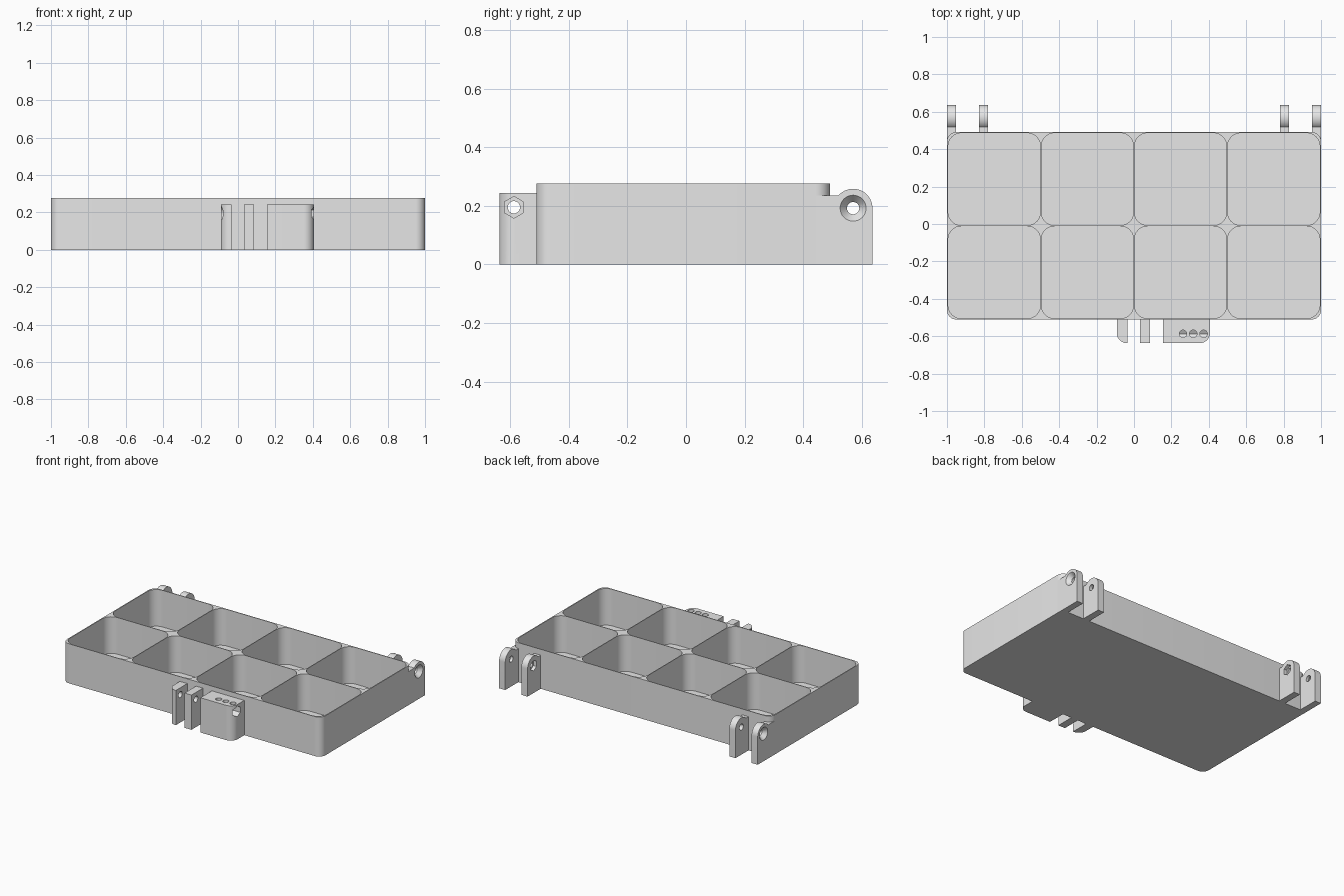
import bpy, bmesh, math
from mathutils import Matrix, Vector

cube = bpy.data.objects.get("Cube")
if cube:
    bpy.data.objects.remove(cube, do_unlink=True)

grey = bpy.data.materials.new("plain grey")
grey.use_nodes = True
COLOUR = (0.8, 0.8, 0.8, 1)
grey.diffuse_color = COLOUR
grey.node_tree.nodes["Principled BSDF"].inputs["Base Color"].default_value = COLOUR

HEIGHT = 0.276
MID_Y = -0.0095          # centre line of the tray body
HINGE = (0.57, 0.192)    # y, z of the hinge axis
LATCH = (-0.587, 0.195)  # y, z of the latch axis
BORE = 0.021


def finish(name, bm):
    bmesh.ops.recalc_face_normals(bm, faces=bm.faces[:])
    mesh = bpy.data.meshes.new(name)
    bm.to_mesh(mesh)
    bm.free()
    mesh.materials.append(grey)
    obj = bpy.data.objects.new(name, mesh)
    bpy.context.collection.objects.link(obj)
    return obj


def prism(name, outline, lo, hi, along="z"):
    """Extrude a flat outline (xy along z, or yz along x)."""
    bm = bmesh.new()
    place = (lambda a, b, c: (a, b, c)) if along == "z" else (lambda a, b, c: (c, a, b))
    face = bm.faces.new([bm.verts.new(place(a, b, lo)) for a, b in outline])
    new = bmesh.ops.extrude_face_region(bm, geom=[face])["geom"]
    shift = Vector(place(0, 0, hi - lo))
    bmesh.ops.translate(bm, vec=shift, verts=[v for v in new if isinstance(v, bmesh.types.BMVert)])
    return finish(name, bm)


def arc(cx, cy, r, start, end, steps=12):
    return [(cx + r * math.cos(math.radians(start + (end - start) * i / steps)),
             cy + r * math.sin(math.radians(start + (end - start) * i / steps)))
            for i in range(steps + 1)]


def rounded(x0, x1, y0, y1, radii):
    """Rectangle outline; radii run counter-clockwise from the low corner."""
    corners = [(x0, y0, 1, 1), (x1, y0, -1, 1), (x1, y1, -1, -1), (x0, y1, 1, -1)]
    pts = []
    for i, ((x, y, sx, sy), r) in enumerate(zip(corners, radii)):
        if r:
            pts += arc(x + sx * r, y + sy * r, r, 180 + 90 * i, 270 + 90 * i)
        else:
            pts.append((x, y))
    return pts


def rod(x0, x1, axis, r0, r1=None, sides=32):
    """Rod or cone cutter along x."""
    bm = bmesh.new()
    turn = Matrix.Translation(((x0 + x1) / 2, axis[0], axis[1])) @ Matrix.Rotation(math.pi / 2, 4, "Y")
    bmesh.ops.create_cone(bm, cap_ends=True, segments=sides, radius1=r0,
                          radius2=r0 if r1 is None else r1, depth=x1 - x0, matrix=turn)
    return finish("cutter", bm)


def hexagon(x0, x1, axis):
    outline = [(axis[0] + 0.037 * math.sin(i * math.pi / 3),
                axis[1] + 0.037 * math.cos(i * math.pi / 3)) for i in range(6)]
    return prism("cutter", outline, x0, x1, "x")


def carve(obj, cutters):
    """Cut the helpers out of a part, then remove them."""
    for c in cutters:
        mod = obj.modifiers.new("cut", "BOOLEAN")
        mod.operation, mod.solver, mod.object = "DIFFERENCE", "EXACT", c
    bpy.context.view_layer.update()
    mesh = bpy.data.meshes.new_from_object(obj.evaluated_get(bpy.context.evaluated_depsgraph_get()))
    obj.modifiers.clear()
    obj.data = mesh
    for c in cutters:
        bpy.data.objects.remove(c, do_unlink=True)


def cell(cx, cy):
    return prism("cutter", rounded(cx - 0.2465, cx + 0.2465, cy - 0.2465, cy + 0.2465, [0.07] * 4),
                 0.02, HEIGHT + 0.1)


parts = []

# Tray body with eight compartments
tray = prism("tray", rounded(-1, 1, MID_Y - 0.501, MID_Y + 0.501, [0.05] * 4), 0, HEIGHT)
carve(tray, [cell(x * 0.249, MID_Y + y * 0.249) for x in (-3, -1, 1, 3) for y in (-1, 1)])
parts.append(tray)


# Hinge lugs: rounded top around the pin, flat shoulder towards the tray
def hinge_lug(name, x0, x1, y_start):
    shoulder = 0.235
    rise = math.degrees(math.asin((shoulder - HINGE[1]) / 0.066))
    outline = [(y_start, 0), (HINGE[0] + 0.066, 0)]
    outline += arc(*HINGE, 0.066, 0, 180 - rise, 24) + [(y_start, shoulder)]
    return prism(name, outline, x0, x1, "x")


for side, label in ((1, "left"), (-1, "right")):
    a, b = sorted((side * 0.953, side * 1.0))
    outer = hinge_lug(f"{label}_outer_hinge_lug", a, b, 0.443)
    tip, mouth = sorted((side * 0.972, side * 1.002))
    sink = rod(tip, mouth, HINGE, *((BORE, 0.046) if side > 0 else (0.046, BORE)))
    carve(outer, [rod(a - 0.1, b + 0.1, HINGE, BORE), sink, cell(side * 0.747, MID_Y + 0.249)])

    a, b = sorted((side * 0.78, side * 0.828))
    inner = hinge_lug(f"{label}_inner_hinge_lug", a, b, 0.487)
    a2, b2 = sorted((side * 0.77, side * 0.803))
    carve(inner, [rod(a - 0.1, b + 0.1, HINGE, BORE), hexagon(a2, b2, HINGE)])
    parts += [outer, inner]

# Latch lugs and latch block on the front wall
FRONT, WALL, TOP = -0.637, -0.507, 0.243
end_lug = prism("latch_end_lug", rounded(-0.092, -0.035, FRONT, WALL, [0.054, 0, 0, 0]), 0, TOP)
carve(end_lug, [rod(-0.2, 0.1, LATCH, BORE), rod(-0.094, -0.064, LATCH, 0.042, BORE)])

mid_lug = prism("latch_middle_lug", rounded(0.033, 0.086, FRONT, WALL, [0] * 4), 0, TOP)
carve(mid_lug, [rod(-0.1, 0.2, LATCH, BORE)])

block = prism("latch_block", rounded(0.155, 0.406, FRONT, WALL, [0, 0.054, 0, 0]), 0, TOP)
holes = [prism("cutter", arc(x, LATCH[0], 0.02, 0, 345, 23), LATCH[1], TOP + 0.1)
         for x in (0.262, 0.317, 0.372)]
carve(block, [rod(0.1, 0.5, LATCH, BORE), hexagon(0.235, 0.5, LATCH)] + holes)
parts += [end_lug, mid_lug, block]

# Smooth the rounded corners, keep edges crisp
for obj in parts:
    bpy.ops.object.select_all(action="DESELECT")
    obj.select_set(True)
    bpy.context.view_layer.objects.active = obj
    bpy.ops.object.shade_smooth_by_angle(angle=math.radians(30))
